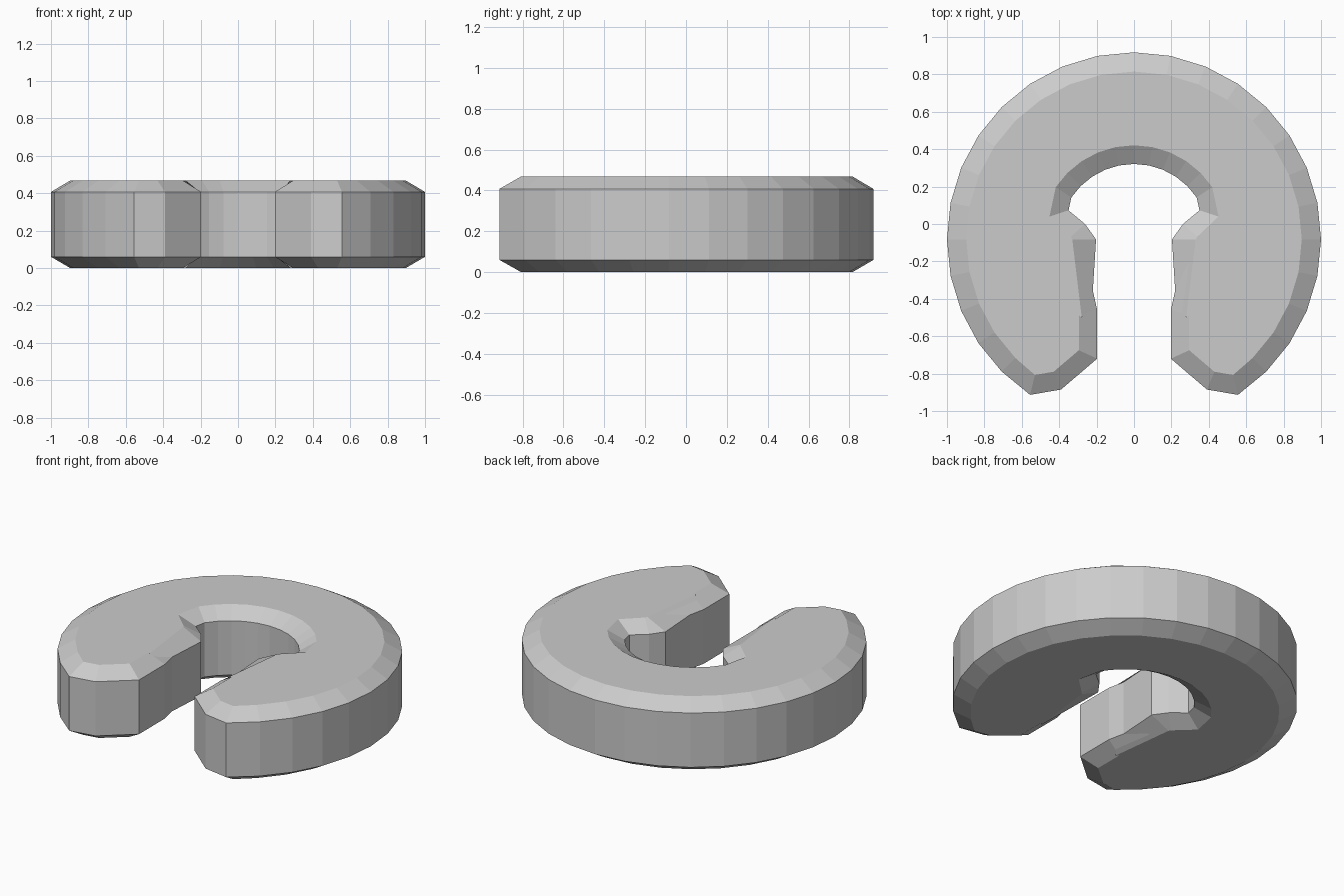
import bpy, bmesh
from math import sin, cos, radians
from mathutils import Vector

if "Cube" in bpy.data.objects:
    bpy.data.objects.remove(bpy.data.objects["Cube"], do_unlink=True)

CENTRE_Y = -0.082
STEP = 11.25


def on_circle(r, deg):
    return (r * cos(radians(deg)), CENTRE_Y + r * sin(radians(deg)))


def flip_y(points):
    return [(x, 2 * CENTRE_Y - y) for x, y in reversed(points)]


# Right half outline, back to front: wall points and matching bevel points
outer_wall = [on_circle(1.0, 90 - STEP * i) for i in range(14)]
outer_rim = [on_circle(0.897, 90 - STEP * i) for i in range(13)] + [(0.53, -0.807)]

# Blunt end of the arm, ending beside the front gap
end_wall = [(0.39, -0.885), (0.197, -0.72), (0.197, -0.46)]
end_rim = [(0.43, -0.79), (0.295, -0.675), (0.295, -0.485)]

# Bore and the pointed tooth, symmetric front to back
tooth_wall = [(0.35, 0.073), (0.262, 0.0)]
tooth_rim = [(0.452, 0.04), (0.338, -0.068)]
bore_wall = [on_circle(0.403, STEP * i) for i in range(8, 2, -1)]
bore_rim = [on_circle(0.503, STEP * i) for i in range(8, 2, -1)]

inner_wall = bore_wall[3:] + tooth_wall
inner_rim = bore_rim[3:] + tooth_rim
wall = (outer_wall + end_wall + flip_y(inner_wall) + [(0.203, CENTRE_Y)]
        + list(reversed(bore_wall + tooth_wall)))
rim = (outer_rim + end_rim + flip_y(inner_rim) + [(0.33, CENTRE_Y)]
       + list(reversed(bore_rim + tooth_rim)))


def full_loop(half):
    # Mirror the half outline, sharing the two points on the centre line
    return half + [(-x, y) for x, y in reversed(half[1:-1])]


# Stack bevel and wall loops, bridge them and cap both ends
bm = bmesh.new()
loops = []
for outline, z in ((rim, 0), (wall, 0.06), (wall, 0.407), (rim, 0.468)):
    loops.append([bm.verts.new(Vector((x, y, z))) for x, y in full_loop(outline)])
count = len(loops[0])
for low, high in zip(loops, loops[1:]):
    for i in range(count):
        j = (i + 1) % count
        bm.faces.new((low[i], low[j], high[j], high[i]))

# Cap each end with strips between left and right, split at the back
for loop in (loops[0], loops[-1]):
    bm.faces.new(loop)
bmesh.ops.triangulate(bm, faces=[f for f in bm.faces if len(f.verts) > 4])
bmesh.ops.recalc_face_normals(bm, faces=bm.faces)

mesh = bpy.data.meshes.new("retaining_ring")
bm.to_mesh(mesh)
bm.free()
ring = bpy.data.objects.new("retaining_ring", mesh)
bpy.context.collection.objects.link(ring)

# Plain grey finish
grey = bpy.data.materials.new("plain_grey")
grey.use_nodes = True
colour = (0.6, 0.6, 0.6, 1)
grey.diffuse_color = colour
grey.node_tree.nodes["Principled BSDF"].inputs["Base Color"].default_value = colour
mesh.materials.append(grey)
